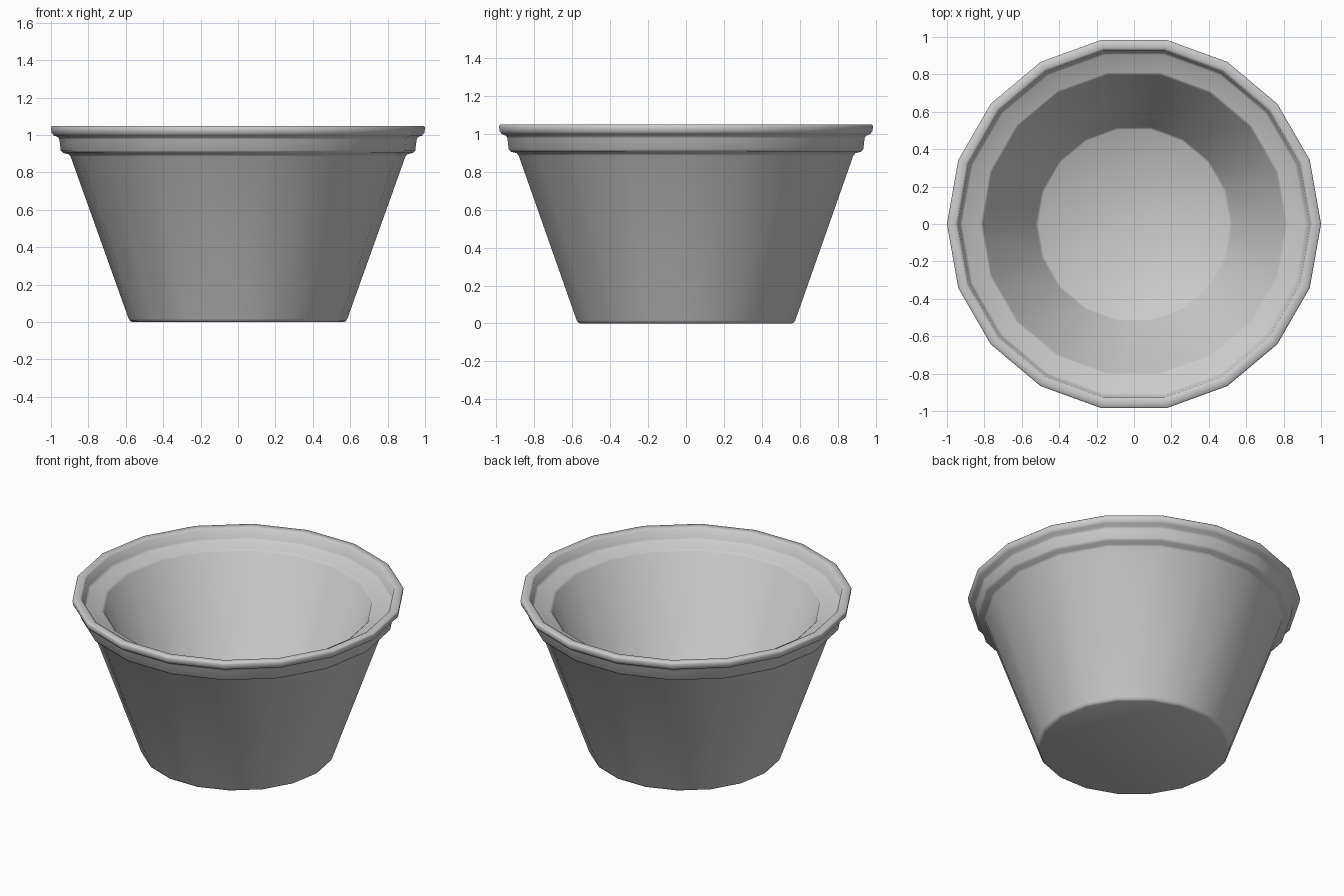
import bpy, bmesh
from math import cos, sin, pi, radians

if "Cube" in bpy.data.objects:
    bpy.data.objects.remove(bpy.data.objects["Cube"])

SIDES = 18


def lathe(name, profile):
    """Spin an (r, z) profile around z and cap both ends."""
    bm = bmesh.new()
    rings = [[bm.verts.new((r * cos(2 * pi * i / SIDES), r * sin(2 * pi * i / SIDES), z))
              for i in range(SIDES)] for r, z in profile]
    for a, b in zip(rings, rings[1:]):
        for i in range(SIDES):
            j = (i + 1) % SIDES
            bm.faces.new((a[i], a[j], b[j], b[i]))
    bm.faces.new(rings[0][::-1])
    bm.faces.new(rings[-1])
    mesh = bpy.data.meshes.new(name)
    bm.to_mesh(mesh)
    bm.free()
    obj = bpy.data.objects.new(name, mesh)
    bpy.context.collection.objects.link(obj)
    bpy.context.view_layer.objects.active = obj
    obj.select_set(True)
    bpy.ops.object.shade_smooth_by_angle(angle=radians(50))
    return obj


profile = [
    # underside and tapered outer wall
    (0.565, 0), (0.577, 0.005), (0.585, 0.018), (0.895, 0.885),
    # stepped collar
    (0.905, 0.897), (0.935, 0.904), (0.948, 0.918), (0.955, 0.975),
    # overhanging lip
    (0.962, 0.988), (0.985, 0.998), (0.997, 1.012), (1.0, 1.04), (0.994, 1.047),
    # inner lip step and ledge
    (0.955, 1.047), (0.943, 1.04), (0.932, 0.985), (0.918, 0.97), (0.822, 0.965),
    # inner wall and floor
    (0.808, 0.952), (0.525, 0.115), (0.512, 0.105),
]
lathe("plant_pot", profile)
